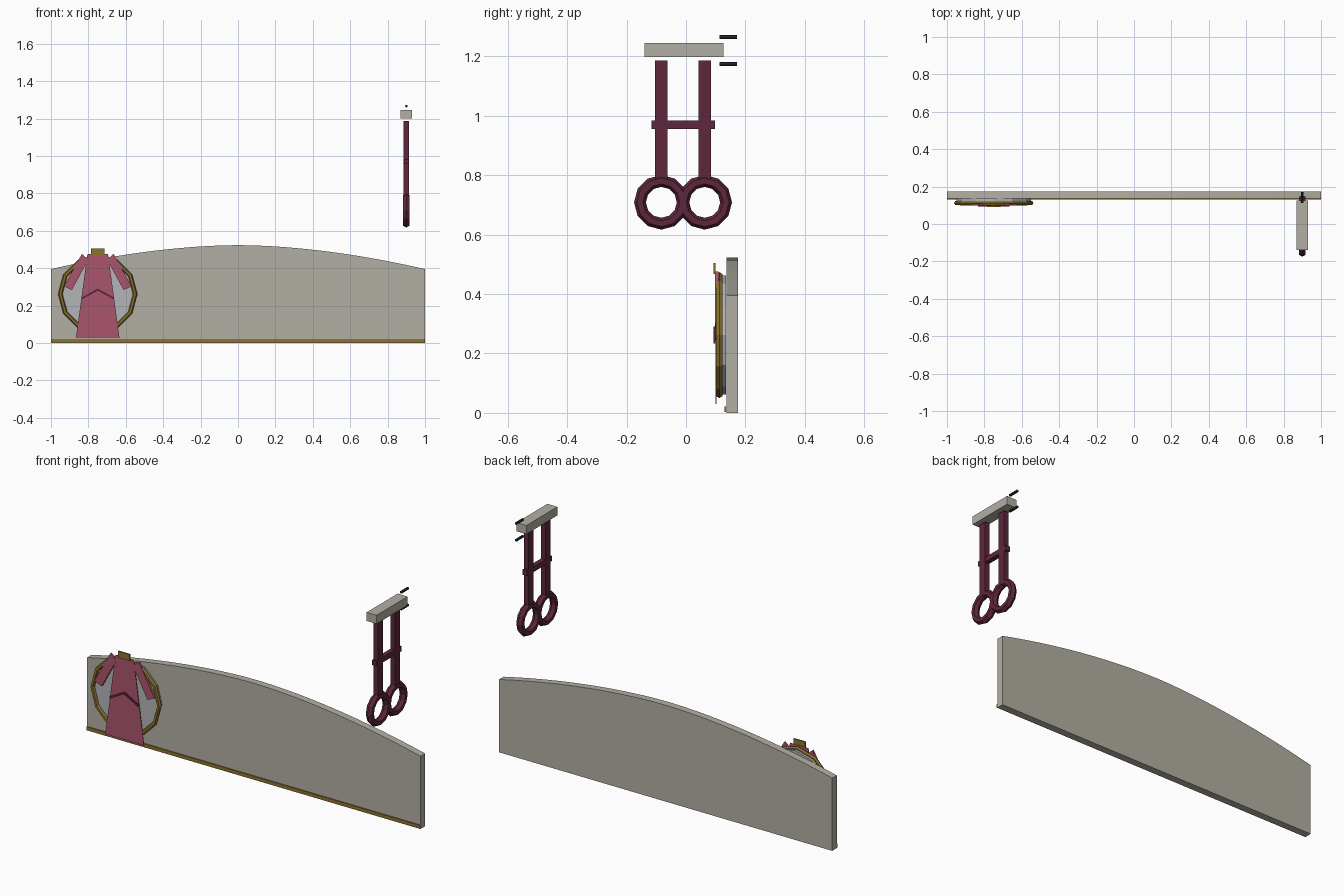
import bpy, math
from mathutils import Vector, Matrix

if "Cube" in bpy.data.objects:
    bpy.data.objects.remove(bpy.data.objects["Cube"])


def mat(name, rgb):
    m = bpy.data.materials.new(name)
    m.diffuse_color = (*rgb, 1)
    m.use_nodes = True
    m.node_tree.nodes["Principled BSDF"].inputs["Base Color"].default_value = m.diffuse_color
    return m


STONE = mat("stone", (0.45, 0.43, 0.37))
GOLD = mat("gold", (0.27, 0.17, 0.03))
PINK = mat("rose", (0.40, 0.09, 0.15))
MAROON = mat("maroon", (0.11, 0.02, 0.045))
STEEL = mat("dark_steel", (0.02, 0.03, 0.04))
SILVER = mat("silver", (0.45, 0.46, 0.47))
CX, CZ = -0.75, 0.262          # emblem centre


def prism(name, outline, y0, y1, m):
    """Extrude an (x, z) outline from y0 to y1; equal values give a flat sheet."""
    n = len(outline)
    verts = [(x, y0, z) for x, z in outline]
    faces = [tuple(range(n))]
    if y1 > y0:
        verts += [(x, y1, z) for x, z in outline]
        faces.append(tuple(reversed(range(n, 2 * n))))
        faces += [(i, i + n, (i + 1) % n + n, (i + 1) % n) for i in range(n)]
    me = bpy.data.meshes.new(name)
    me.from_pydata(verts, [], faces)
    ob = bpy.data.objects.new(name, me)
    bpy.context.collection.objects.link(ob)
    me.materials.append(m)
    return ob


def box(name, lo, hi, m):
    return prism(name, [(lo[0], lo[2]), (hi[0], lo[2]), (hi[0], hi[2]), (lo[0], hi[2])],
                 lo[1], hi[1], m)


def torus(name, loc, rot, major, minor, sides, m):
    bpy.ops.mesh.primitive_torus_add(location=loc, rotation=rot, major_radius=major,
                                     minor_radius=minor, major_segments=12,
                                     minor_segments=sides)
    ob = bpy.context.object
    ob.name = name
    ob.data.materials.append(m)
    return ob


def cylinder(name, loc, r, depth, sides, m):
    bpy.ops.mesh.primitive_cylinder_add(vertices=sides, radius=r, depth=depth, location=loc,
                                        rotation=(math.pi / 2, 0, 0))
    ob = bpy.context.object
    ob.name = name
    ob.data.materials.append(m)
    return ob


# arched board with a gold strip along its foot
N = 24
arch = [(1 - 2 * i / N, 0.523 - 0.128 * abs(1 - 2 * i / N) ** 1.8) for i in range(N + 1)]
prism("arched_board", [(-1, 0), (1, 0)] + arch, 0.136, 0.175, STONE)
box("foot_strip", (-1, 0.13, 0.003), (1, 0.14, 0.022), GOLD)

# round emblem: disc and ring
cylinder("emblem_disc", (CX, 0.125, CZ), 0.2, 0.02, 12, SILVER)
torus("emblem_ring", (CX, 0.112, CZ), (math.pi / 2, 0, 0), 0.2, 0.012, 6, GOLD)

# robe on the emblem: body, two sleeves, collar and hem fold
prism("robe_body", [(CX - 0.116, 0.03), (CX + 0.116, 0.03), (CX + 0.055, 0.476),
                    (CX - 0.055, 0.476)], 0.099, 0.102, PINK)
for s, side in ((-1, "left"), (1, "right")):
    sleeve = [(0.085, 0.476), (0.05, 0.446), (0.138, 0.283), (0.181, 0.303)]
    fold = [(0, 0.291), (0, 0.279), (0.085, 0.233), (0.085, 0.244)]
    # keep the winding outward on both sides
    order = 1 if s > 0 else -1
    prism("sleeve_" + side, [(CX + s * x, z) for x, z in sleeve][::order], 0.098, 0.11, PINK)
    prism("robe_fold_" + side, [(CX + s * x, z) for x, z in fold][::order],
          0.093, 0.1, MAROON)
box("collar", (CX - 0.035, 0.092, 0.468), (CX + 0.035, 0.1, 0.504), GOLD)

# hanging bracket: beam, twin bars, cross bar and rings
HX = 0.9
box("hanger_beam", (HX - 0.03, -0.14, 1.199), (HX + 0.03, 0.126, 1.246), STONE)
for y, side in ((-0.083, "front"), (0.063, "back")):
    box("hanger_bar_" + side, (HX - 0.014, y - 0.021, 0.785), (HX + 0.014, y + 0.021, 1.187),
        MAROON)
    torus("grip_ring_" + side, (HX, y, 0.709), (0, math.pi / 2, 0), 0.072, 0.02, 6, MAROON)
box("cross_bar", (HX - 0.013, -0.117, 0.956), (HX + 0.013, 0.097, 0.984), MAROON)

# fixing pins above and below the beam
for z, side in ((1.266, "upper"), (1.175, "lower")):
    cylinder("fixing_pin_" + side, (HX, 0.142, z), 0.007, 0.06, 8, STEEL)
